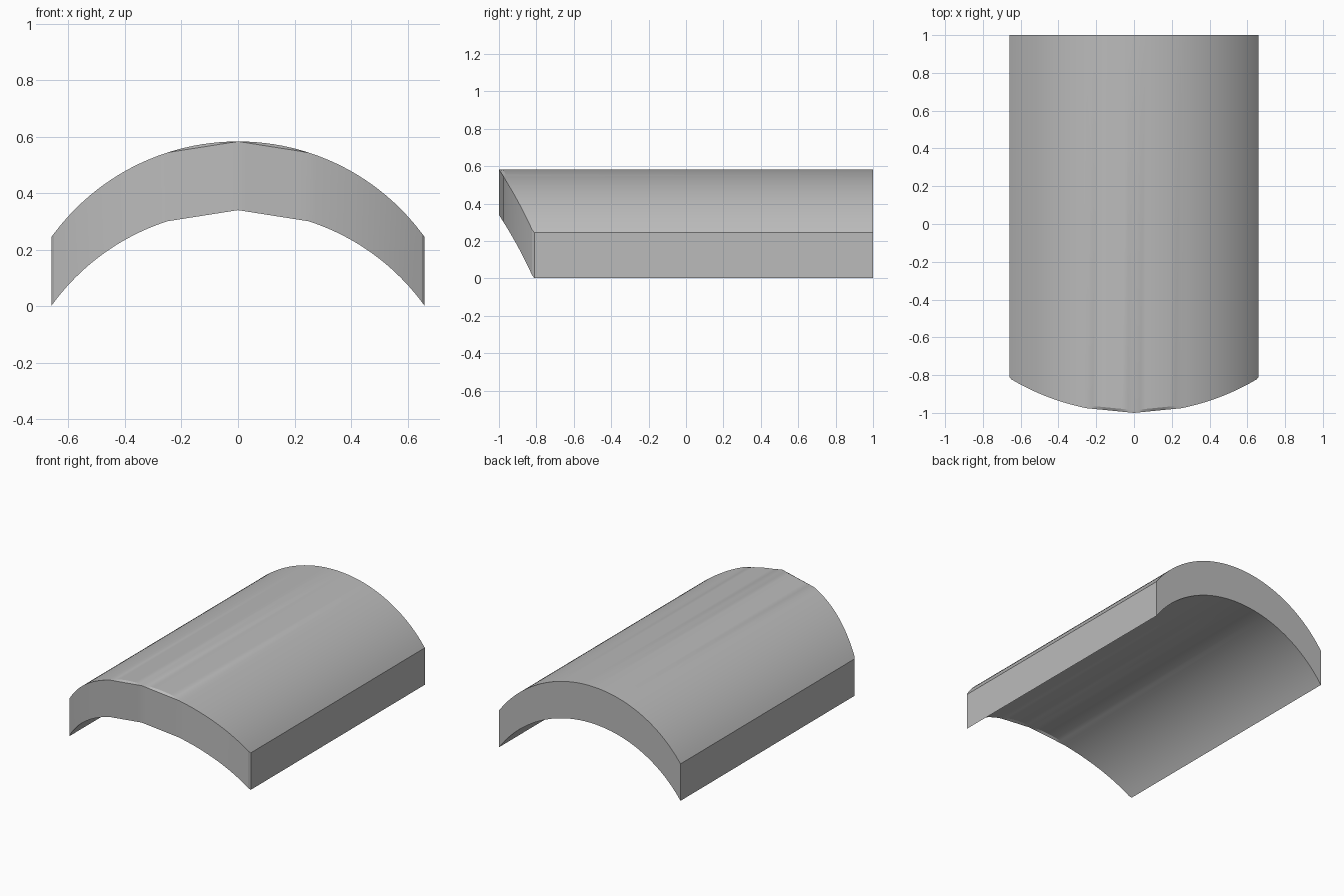
import bpy, bmesh, math

cube = bpy.data.objects.get("Cube")
if cube:
    bpy.data.objects.remove(cube)

HALF_W, TOP, THICK = 0.66, 0.583, 0.243
ARC_R, NOSE_R = 0.813, 1.276      # roof curve and plan curve of the front end
FLAT, CORNER = 0.25, 0.65         # extent of the straight nose facets and start of the corner cut


def sag(radius, x):
    return radius - math.sqrt(radius * radius - x * x)


def roof(x):
    return TOP - sag(ARC_R, x)


def front_point(x):
    """Depth and height of the front rim, straight across the nose and the cut corners."""
    a = abs(x)
    if a < FLAT:
        t = a / FLAT
        return -1 + t * sag(NOSE_R, FLAT), TOP + t * (roof(FLAT) - TOP)
    if a > CORNER:
        return -0.81, roof(a)
    return -1 + sag(NOSE_R, a), roof(a)


# Columns across the arch
half = [FLAT * i / 8 for i in range(1, 9)]
half += [FLAT + (CORNER - FLAT) * i / 16 for i in range(1, 17)] + [HALF_W]
columns = [-x for x in reversed(half)] + [0] + half

# Arched shell: rim, full arch just behind it, then the back end
bm = bmesh.new()
layers = []
for drop in (0, THICK):
    rows = [[], [], []]
    for x in columns:
        y, z = front_point(x)
        for row, (py, pz) in zip(rows, ((y, z), (y + 0.015, roof(x)), (1, roof(x)))):
            row.append(bm.verts.new((x, py, pz - drop)))
    layers.append(rows)

top, under = layers
for i in range(len(columns) - 1):
    for r in range(2):
        for rows in layers:
            bm.faces.new((rows[r][i], rows[r][i + 1], rows[r + 1][i + 1], rows[r + 1][i]))
    for r in (0, 2):
        bm.faces.new((top[r][i], top[r][i + 1], under[r][i + 1], under[r][i]))
for i in (0, -1):
    for r in range(2):
        bm.faces.new((top[r][i], top[r + 1][i], under[r + 1][i], under[r][i]))
bmesh.ops.recalc_face_normals(bm, faces=bm.faces)

mesh = bpy.data.meshes.new("arched_shell")
bm.to_mesh(mesh)
bm.free()
shell = bpy.data.objects.new("arched_shell", mesh)
bpy.context.collection.objects.link(shell)

# Plain grey finish
grey = bpy.data.materials.new("plain_grey")
grey.use_nodes = True
colour = (0.5, 0.5, 0.5, 1)
grey.diffuse_color = colour
grey.node_tree.nodes["Principled BSDF"].inputs["Base Color"].default_value = colour
mesh.materials.append(grey)

bpy.ops.object.select_all(action='DESELECT')
shell.select_set(True)
bpy.context.view_layer.objects.active = shell
bpy.ops.object.shade_smooth_by_angle(angle=math.radians(20))
